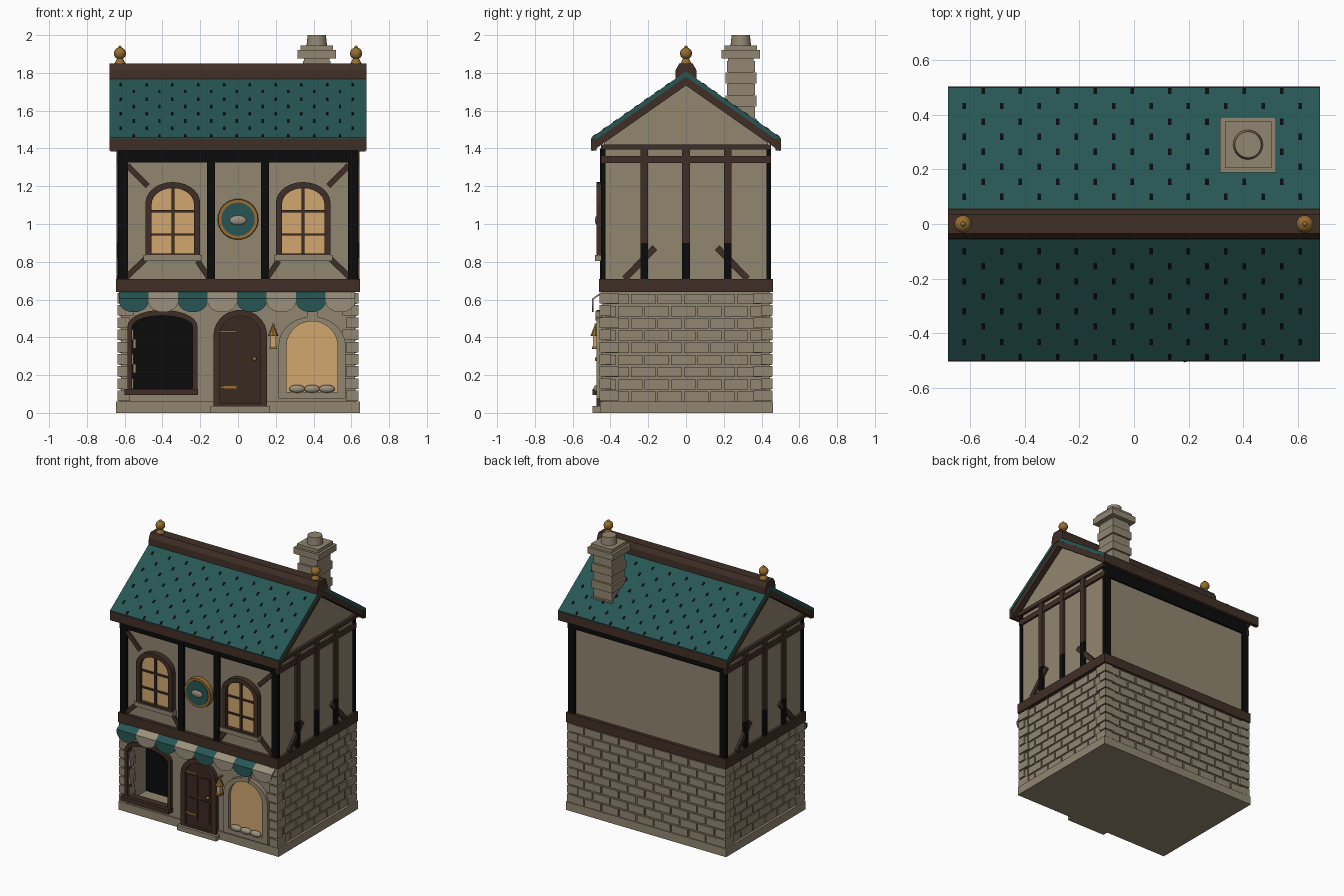
import bpy, bmesh, math
from mathutils import Matrix, Vector

if "Cube" in bpy.data.objects:
    bpy.data.objects.remove(bpy.data.objects["Cube"])


def material(name, rgb):
    lin = [(c / 255 / 12.92) if c < 11 else ((c / 255 + 0.055) / 1.055) ** 2.4 for c in rgb]
    m = bpy.data.materials.new(name)
    m.use_nodes = True
    m.diffuse_color = (*lin, 1)
    m.node_tree.nodes["Principled BSDF"].inputs["Base Color"].default_value = (*lin, 1)
    return m


STONE = material("stone", (146, 134, 113))
PLASTER = material("plaster", (145, 134, 112))
TEAL = material("teal", (38, 86, 84))
TIMBER = material("timber", (64, 47, 38))
DARK = material("dark timber", (11, 11, 11))
DOOR = material("door wood", (58, 41, 33))
GOLD = material("brass", (150, 108, 48))
GLOW = material("lit glass", (210, 167, 111))
CREAM = material("cream cloth", (155, 144, 124))


def add_object(name, mat, bm, smooth=False):
    bmesh.ops.recalc_face_normals(bm, faces=bm.faces)
    me = bpy.data.meshes.new(name)
    for f in bm.faces:
        f.smooth = smooth
    bm.to_mesh(me)
    bm.free()
    me.materials.append(mat)
    ob = bpy.data.objects.new(name, me)
    bpy.context.collection.objects.link(ob)
    return ob


def boxes(name, mat, specs):
    """Axis-aligned boxes (x0, x1, y0, y1, z0, z1) joined in one object."""
    bm = bmesh.new()
    for x0, x1, y0, y1, z0, z1 in specs:
        m = Matrix.Translation(((x0 + x1) / 2, (y0 + y1) / 2, (z0 + z1) / 2))
        m = m @ Matrix.Diagonal((abs(x1 - x0), abs(y1 - y0), abs(z1 - z0), 1))
        bmesh.ops.create_cube(bm, size=1, matrix=m)
    return add_object(name, mat, bm)


def plate(name, mat, loops, lo, hi, axis="Y"):
    """Flat outlines, inner ones being holes, extruded from lo to hi."""
    cu = bpy.data.curves.new(name, "CURVE")
    cu.dimensions = "2D"
    cu.fill_mode = "BOTH"
    cu.extrude = (hi - lo) / 2
    for loop in loops:
        sp = cu.splines.new("POLY")
        sp.points.add(len(loop) - 1)
        for p, (a, b) in zip(sp.points, loop):
            p.co = (a, b, 0, 1)
        sp.use_cyclic_u = True
    tmp = bpy.data.objects.new(name + "_outline", cu)
    me = bpy.data.meshes.new_from_object(tmp)
    bm = bmesh.new()
    bm.from_mesh(me)
    bpy.data.objects.remove(tmp)
    bpy.data.meshes.remove(me)
    mid = (lo + hi) / 2
    turn = Matrix.Rotation(math.pi / 2, 4, "X")
    if axis == "X":
        turn = Matrix.Translation((mid, 0, 0)) @ Matrix.Rotation(math.pi / 2, 4, "Z") @ turn
    else:
        turn = Matrix.Translation((0, mid, 0)) @ turn
    bm.transform(turn)
    bmesh.ops.remove_doubles(bm, verts=bm.verts, dist=1e-5)
    return add_object(name, mat, bm)


def arch(cx, half, z0, spring, apex, n=14):
    arc = [(cx + half * math.cos(math.pi * i / n), spring + (apex - spring) * math.sin(math.pi * i / n))
           for i in range(n + 1)]
    return [(cx - half, z0), (cx + half, z0)] + arc


def strip(a, b, width):
    a, b = Vector(a), Vector(b)
    n = (b - a).orthogonal().normalized() * width / 2
    return [tuple(a + n), tuple(b + n), tuple(b - n), tuple(a - n)]


def mirrored(loops):
    return loops + [[(-a, b) for a, b in l] for l in loops]


def cone(name, mat, loc, r1, r2, h, turn=Matrix(), seg=24):
    bm = bmesh.new()
    m = Matrix.Translation(loc) @ turn
    bmesh.ops.create_cone(bm, cap_ends=True, segments=seg, radius1=r1, radius2=r2, depth=h, matrix=m)
    return add_object(name, mat, bm)


def ball(name, mat, loc, size):
    bm = bmesh.new()
    m = Matrix.Translation(loc) @ Matrix.Diagonal((*size, 1))
    bmesh.ops.create_uvsphere(bm, u_segments=20, v_segments=12, radius=1, matrix=m)
    return add_object(name, mat, bm, True)


# Plinth, step and ground floor walls
boxes("plinth", STONE, [(-.645, .645, -.455, .46, 0, .06)])
boxes("door_step", STONE, [(-.145, .17, -.495, -.44, 0, .036)])
boxes("ground_walls", STONE, [(-.62, .62, -.2, .445, .05, .65), (-.62, -.59, -.43, -.2, .05, .65),
                              (.59, .62, -.43, -.2, .05, .65)])
plate("ground_front_wall", STONE, [[(-.62, .05), (.62, .05), (.62, .65), (-.62, .65)],
                                   arch(-.4, .165, .125, .46, .525)], -.445, -.42)
boxes("shop_interior", DARK, [(-.59, .59, -.215, -.195, .06, .64)])

# Raised bricks on sides and back, corner quoins
ROWS, ROW_H, GAP, BRICK = 9, .0645, .011, .14
bricks, quoins = [], []
for r in range(ROWS):
    z0 = .06 + r * ROW_H
    z1 = z0 + ROW_H - GAP
    for half, place in ((.43, "side"), (.61, "back")):
        a = -half - (r % 2) * BRICK / 2
        while a < half:
            lo, hi = max(a, -half), min(a + BRICK - GAP, half)
            if hi - lo > .02:
                if place == "side":
                    bricks += [(s * .615, s * .628, lo, hi, z0, z1) for s in (-1, 1)]
                else:
                    bricks.append((lo, hi, .44, .453, z0, z1))
            a += BRICK
    qx, qy = (.085, .06) if r % 2 else (.065, .1)
    for sx in (-1, 1):
        for sy in (-1, 1):
            quoins.append((sx * (.637 - qx), sx * .637, sy * (.457 - qy), sy * .457, z0 + .003, z1 + .005))
boxes("wall_bricks", STONE, bricks)
boxes("corner_quoins", STONE, quoins)

# Upper floor with gables
boxes("floor_beam", TIMBER, [(-.645, .645, -.46, .46, .64, .71)])
plate("upper_walls", PLASTER, [[(-.435, .7), (.435, .7), (.435, 1.44), (0, 1.77), (-.435, 1.44)]], -.625, .625, "X")

# Timber framing
posts = [(s * .583, s * .635, t * .425, t * .45, .71, 1.4) for s in (-1, 1) for t in (-1, 1)]
posts += [(s * .143 - .022, s * .143 + .022, -.455, -.43, .71, 1.4) for s in (-1, 1)]
posts += [(-.63, .63, t * .43, t * .448, 1.325, 1.41) for t in (-1, 1)]
boxes("main_posts", DARK, posts)
studs, feet, rails = [], [], []
for s in (-1, 1):
    for y in (-.22, 0, .22):
        studs.append((s * .62, s * .643, y - .02, y + .02, .9, 1.42))
        feet.append((s * .62, s * .643, y - .02, y + .02, .71, .9))
    rails += [(s * .62, s * .64, -.45, .45, 1.322, 1.36), (s * .62, s * .646, -.45, .45, 1.395, 1.422)]
    lo, hi = sorted((s * .62, s * .642))
    plate("side_braces", TIMBER, mirrored([strip((.325, .71), (.165, .875), .034)]), lo, hi, "X")
boxes("side_studs", TIMBER, studs)
boxes("stud_feet", DARK, feet)
boxes("side_rails", TIMBER, rails)
plate("front_braces", TIMBER, mirrored([strip((.585, 1.31), (.478, 1.2), .03), strip((.6, .71), (.49, .815), .03),
                                        strip((.15, .71), (.215, .805), .03)]), -.45, -.43)

# Roof slabs, barge boards, fascias, ridge
SLOPE, TOP = .7, 1.808


def chevron(top, bottom, half=.5):
    drop = half * SLOPE
    return [(-half, top - drop), (0, top), (half, top - drop), (half, bottom - drop), (0, bottom), (-half, bottom - drop)]


plate("roof_slabs", TEAL, [chevron(TOP, TOP - .028)], -.68, .68, "X")
for s in (-1, 1):
    lo, hi = sorted((s * .635, s * .676))
    plate("barge_board", TIMBER, [chevron(TOP - .02, TOP - .075, .497)], lo, hi, "X")
boxes("eave_fascias", TIMBER, [(-.68, .68, s * .475, s * .502, 1.388, 1.453) for s in (-1, 1)])
plate("ridge_cap", TIMBER, [[(-.057, 1.765), (.057, 1.765), (.055, 1.815), (.035, 1.85), (-.035, 1.85), (-.055, 1.815)]],
      -.68, .68, "X")

# Staggered tile notches
bm = bmesh.new()
for s in (-1, 1):
    tilt = Matrix.Rotation(-s * math.atan(SLOPE), 4, "X")
    for row in range(8):
        y = .1 + row * .055
        for k in range(10):
            x = -.62 + k * .1365 + (.068 if row % 2 else 0)
            if abs(x) < .67:
                m = Matrix.Translation((x, s * y, TOP - SLOPE * y)) @ tilt @ Matrix.Diagonal((.013, .025, .005, 1))
                bmesh.ops.create_cube(bm, size=1, matrix=m)
add_object("tile_notches", DARK, bm)

# Ridge finials
for s in (-1, 1):
    cone("finial_base", GOLD, (s * .625, 0, 1.863), .03, .015, .03)
    ball("finial_ball", GOLD, (s * .625, 0, 1.903), (.032, .032, .032))
    ball("finial_tip", GOLD, (s * .625, 0, 1.935), (.009, .009, .009))

# Chimney
CX, CY = .417, .29
courses = [(.082 if i % 2 else .074, 1.44 + i * .061, 1.497 + i * .061) for i in range(7)]
courses += [(.068, 1.44, 1.88), (.102, 1.875, 1.92), (.085, 1.92, 1.945)]
boxes("chimney_stack", STONE, [(CX - w, CX + w, CY - w, CY + w, a, b) for w, a, b in courses])
cone("chimney_pot", STONE, (CX, CY, 1.97), .055, .048, .06)

# Upper windows
bars, sills = [], []
for s in (-1, 1):
    c = s * .345
    plate("upper_window_frame", TIMBER, [arch(c, .145, .825, 1.11, 1.222), arch(c, .112, .845, 1.105, 1.19)], -.475, -.43)
    plate("upper_window_glass", GLOW, [arch(c, .12, .84, 1.105, 1.195)], -.45, -.43)
    bars.append((c - .008, c + .008, -.462, -.44, .84, 1.19))
    bars += [(c - .115, c + .115, -.46, -.44, z - .006, z + .006) for z in (.945, 1.068)]
    sills.append((c - .155, c + .155, -.482, -.43, .805, .835))
boxes("window_bars", TIMBER, bars)
boxes("window_sills", STONE, sills)

# Round sign
face = Matrix.Rotation(math.pi / 2, 4, "X")
cone("sign_ring", GOLD, (0, -.452, 1.025), .108, .105, .03, face, 32)
cone("sign_disc", TEAL, (0, -.456, 1.025), .088, .088, .03, face, 32)
ball("sign_emblem", CREAM, (0, -.47, 1.02), (.045, .012, .025))

# Open shop window
plate("shop_frame", TIMBER, [arch(-.4, .185, .11, .46, .545), arch(-.4, .16, .128, .455, .515)], -.47, -.42)
boxes("shop_sill", TIMBER, [(-.6, -.212, -.495, -.43, .095, .126)])
boxes("shop_hinges", STONE, [(-.555, -.54, -.465, -.43, z, z + .05) for z in (.21, .34)])

# Front door
DX = .012
plate("door_frame", TIMBER, [arch(DX, .142, .036, .41, .546), arch(DX, .108, .05, .41, .513)], -.475, -.43)
plate("door_leaf", DOOR, [arch(DX, .112, .045, .41, .516)], -.458, -.43)
boxes("door_panels", DOOR, [(DX + s * .012, DX + s * .085, -.465, -.45, a, b) for s in (-1, 1)
                            for a, b in ((.09, .25), (.275, .415))])
boxes("door_hinges", GOLD, [(DX - .105, DX - .02, -.47, -.455, z, z + .012) for z in (.13, .425)])
ball("door_knob", GOLD, (DX + .075, -.472, .285), (.011, .011, .011))

# Lit shop window with loaves on the ledge
plate("bay_frame", STONE, [arch(.392, .178, .075, .355, .51), arch(.392, .135, .11, .355, .485)], -.475, -.43)
plate("bay_glass", GLOW, [arch(.392, .142, .1, .355, .49)], -.452, -.43)
boxes("bay_keystone", STONE, [(.365, .42, -.48, -.44, .49, .54)])
for x in (.313, .392, .471):
    ball("loaf", CREAM, (x, -.468, .127), (.042, .022, .022))

# Wall lantern
boxes("lantern_glass", GLOW, [(.172, .2, -.492, -.464, .35, .415)])
boxes("lantern_base", GOLD, [(.166, .206, -.497, -.459, .338, .352), (.18, .192, -.484, -.44, .462, .472)])
cone("lantern_cap", GOLD, (.186, -.478, .435), .028, .006, .055, seg=8)

# Scalloped striped awning
W = 1.25 / 8
for i in range(8):
    x0, mat = -.63 + i * W, (CREAM if i % 2 else TEAL)
    plate("awning_stripe", mat, [[(-.445, .642), (-.497, .605), (-.497, .595), (-.445, .632)]], x0, x0 + W, "X")
    plate("awning_scallop", mat, [arch(x0 + W / 2, W / 2, .604, .59, .533)], -.498, -.49)
